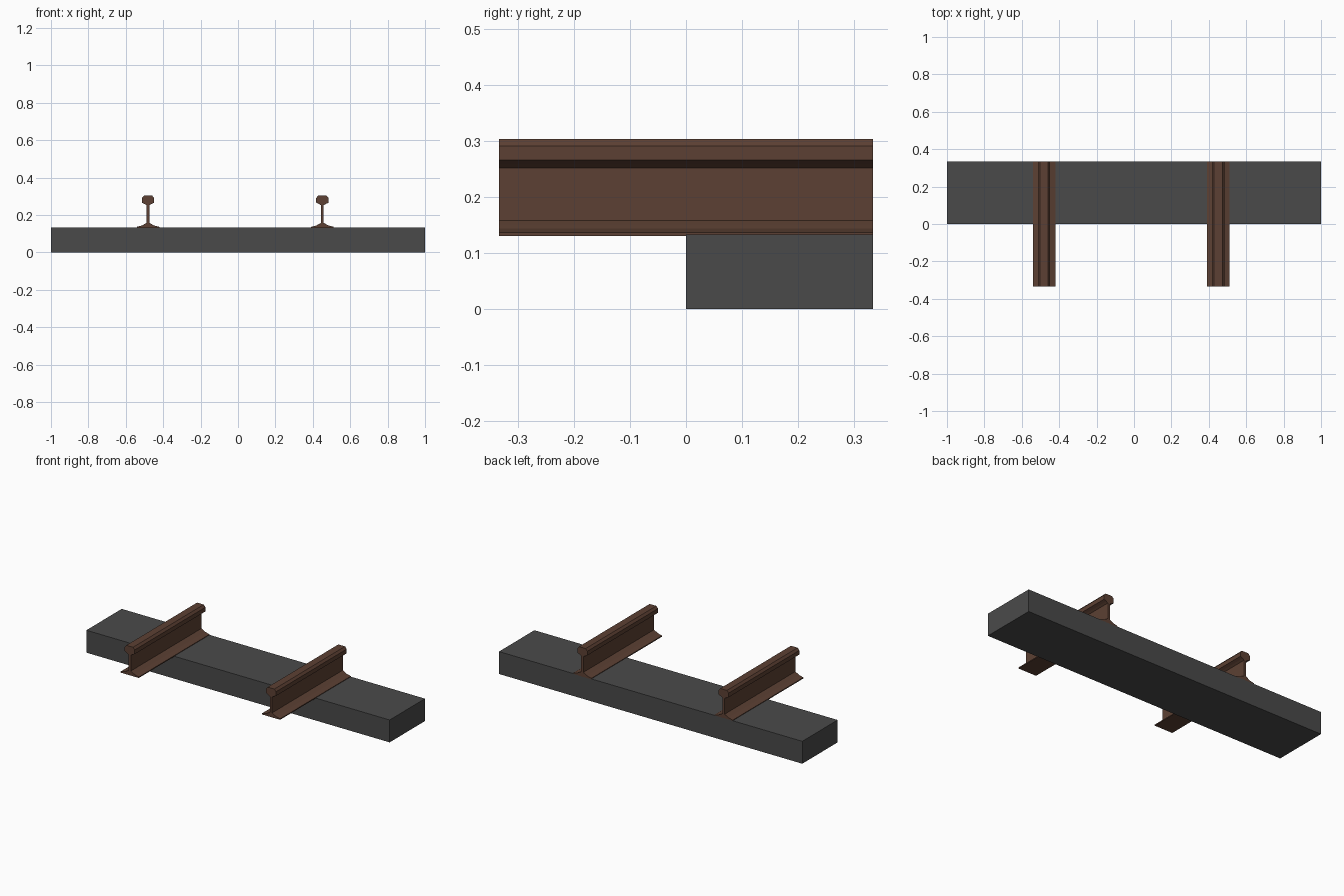
import bpy, bmesh

if "Cube" in bpy.data.objects:
    bpy.data.objects.remove(bpy.data.objects["Cube"])


def material(name, rgb):
    m = bpy.data.materials.new(name)
    m.diffuse_color = (*rgb, 1)
    m.use_nodes = True
    m.node_tree.nodes["Principled BSDF"].inputs["Base Color"].default_value = m.diffuse_color
    return m


def extrude_profile(name, profile, y0, y1, x, mat):
    """Closed (x, z) profile swept along y."""
    bm = bmesh.new()
    face = bm.faces.new([bm.verts.new((px, y0, pz)) for px, pz in profile])
    ext = bmesh.ops.extrude_face_region(bm, geom=[face])
    verts = [v for v in ext["geom"] if isinstance(v, bmesh.types.BMVert)]
    bmesh.ops.translate(bm, verts=verts, vec=(0, y1 - y0, 0))
    bmesh.ops.recalc_face_normals(bm, faces=bm.faces)
    me = bpy.data.meshes.new(name)
    bm.to_mesh(me)
    bm.free()
    me.materials.append(mat)
    ob = bpy.data.objects.new(name, me)
    ob.location.x = x
    bpy.context.collection.objects.link(ob)
    return ob


rust = material("rust_brown", (0.107, 0.0513, 0.0331))
grey = material("dark_grey", (0.0685, 0.0685, 0.0685))

# Sleeper under the back half of the rails
extrude_profile("sleeper", [(-1, 0), (1, 0), (1, 0.1335), (-1, 0.1335)],
                0, 0.333, 0, grey)

# Rail section: half profile from foot to head, mirrored
half = [(0.060, 0.131), (0.060, 0.137), (0.032, 0.144), (0.020, 0.151),
        (0.007, 0.158), (0.007, 0.252), (0.018, 0.259), (0.033, 0.266),
        (0.033, 0.291), (0.022, 0.304)]
section = half + [(-x, z) for x, z in reversed(half)]
for side, x in (("left", -0.481), ("right", 0.451)):
    extrude_profile(side + "_rail", section, -0.333, 0.333, x, rust)
